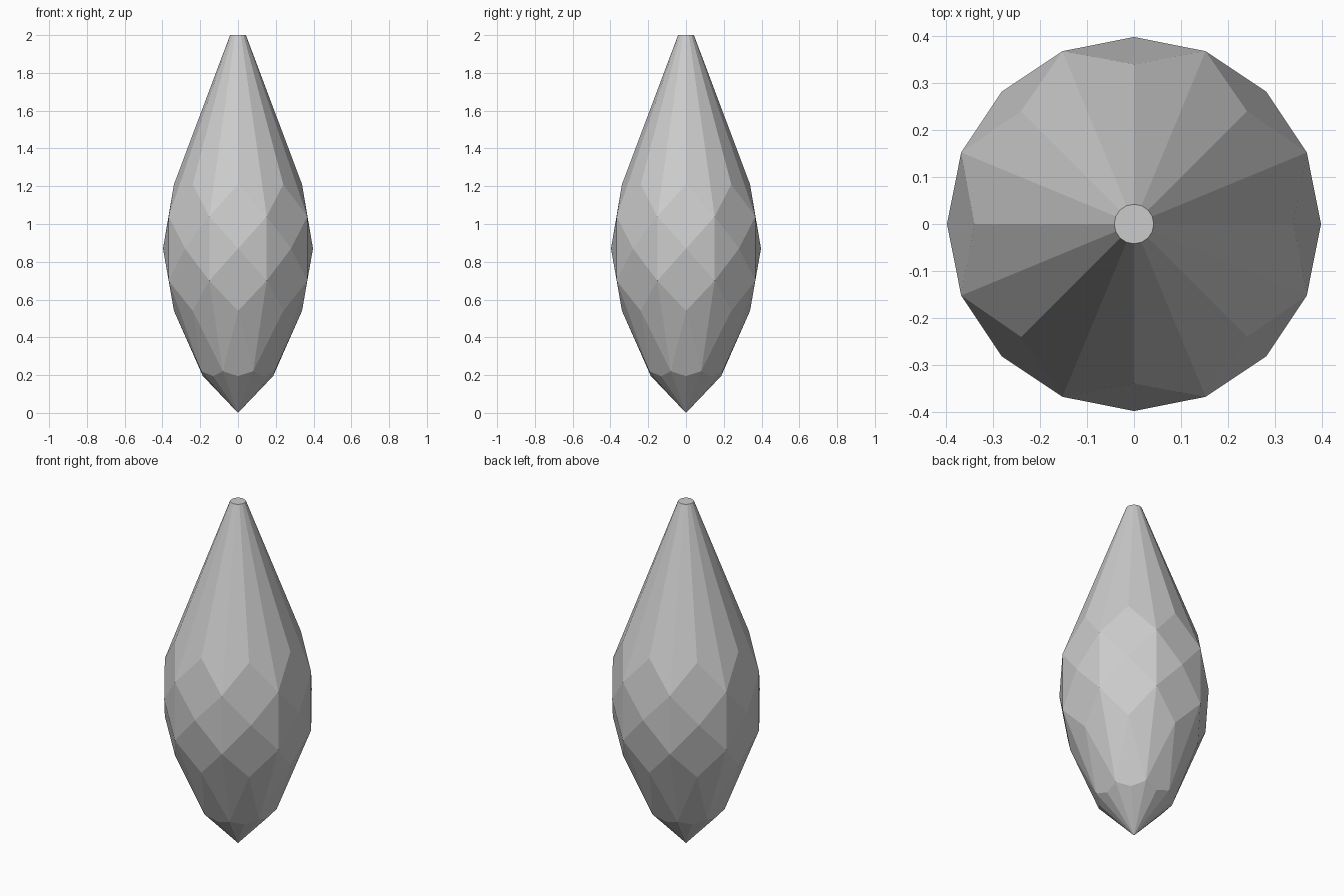
import bpy, bmesh, math

cube = bpy.data.objects.get("Cube")
if cube:
    bpy.data.objects.remove(cube, do_unlink=True)

SIDES = 8
STEP = math.tau / SIDES

# One flat grey material
mat = bpy.data.materials.new("pale_grey")
mat.use_nodes = True
grey = (0.6, 0.6, 0.6, 1)
mat.diffuse_color = grey
mat.node_tree.nodes["Principled BSDF"].inputs["Base Color"].default_value = grey

bm = bmesh.new()


def ring(radius, z, shift=0.0):
    """Eight points around the axis, turned by a share of one step."""
    return [bm.verts.new((radius * math.cos((i + shift) * STEP),
                          radius * math.sin((i + shift) * STEP), z))
            for i in range(SIDES)]


# Rings of facet corners; the ones with a half shift lie between the others
rim_a, rim_b = ring(0.042, 2), ring(0.042, 2, 0.5)
shoulder = ring(0.339, 1.21)
upper = ring(0.397, 1.04, 0.5)
belt = ring(0.397, 0.87)
lower = ring(0.397, 0.70, 0.5)
hip = ring(0.339, 0.54)
foot = ring(0.21, 0.22, 0.5)
foot_notch = ring(0.186, 0.195)
tip = bm.verts.new((0, 0, 0))

for i in range(SIDES):
    n, p = (i + 1) % SIDES, i - 1
    facets = [
        # long upper facets
        (rim_a[i], shoulder[i], upper[i], rim_b[i]),
        (rim_b[i], upper[i], shoulder[n], rim_a[n]),
        # diamonds and upright triangles around the middle
        (shoulder[i], upper[p], belt[i], upper[i]),
        (upper[i], belt[i], lower[i]),
        (upper[i], lower[i], belt[n]),
        (belt[i], lower[p], hip[i], lower[i]),
        # lower facets
        (hip[i], foot[i], lower[i]),
        (lower[i], foot[i], hip[n]),
        (hip[i], foot[p], foot_notch[i], foot[i]),
        # bottom point
        (foot_notch[i], tip, foot[i]),
        (foot[i], tip, foot_notch[n]),
    ]
    for f in facets:
        bm.faces.new(f)

# Flat top
bm.faces.new([v for pair in zip(rim_a, rim_b) for v in pair])
bmesh.ops.recalc_face_normals(bm, faces=bm.faces[:])

mesh = bpy.data.meshes.new("faceted_drop")
bm.to_mesh(mesh)
bm.free()
mesh.materials.append(mat)
drop = bpy.data.objects.new("faceted_drop", mesh)
bpy.context.collection.objects.link(drop)
